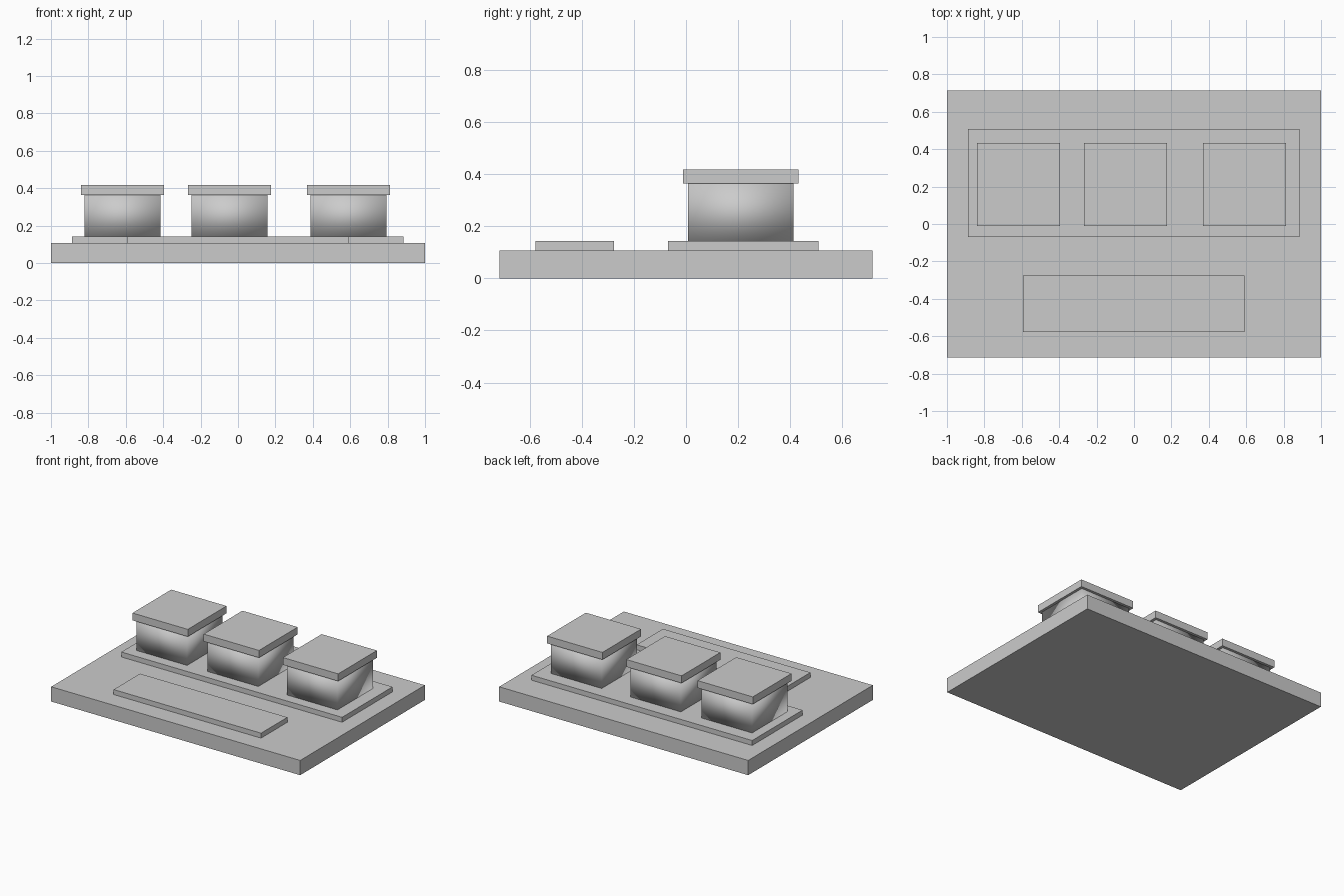
import bpy

if "Cube" in bpy.data.objects:
    bpy.data.objects.remove(bpy.data.objects["Cube"])


def box(name, x, y, z, smooth=False):
    """Axis-aligned box given as (min, max) ranges."""
    centre = [(a + b) / 2 for a, b in (x, y, z)]
    size = [b - a for a, b in (x, y, z)]
    bpy.ops.mesh.primitive_cube_add(size=1, location=centre)
    ob = bpy.context.object
    ob.name = name
    ob.scale = size
    bpy.ops.object.transform_apply(location=False, rotation=False, scale=True)
    if smooth:
        bpy.ops.object.shade_smooth()
    return ob


# Base plate and the two raised slabs
BASE_TOP, SLAB_TOP = 0.107, 0.143
box("base_plate", (-1, 1), (-0.715, 0.715), (0, BASE_TOP))
box("rear_slab", (-0.888, 0.885), (-0.07, 0.509), (BASE_TOP, SLAB_TOP))
box("front_slab", (-0.594, 0.59), (-0.578, -0.276), (BASE_TOP, SLAB_TOP))

# Three blocks with overhanging lids (bodies are smooth shaded)
BODY_TOP, LID_TOP, CY = 0.364, 0.417, 0.21
BODY_HALF, LID_HALF = 0.203, 0.222
for label, cx in (("left", -0.617), ("middle", -0.045), ("right", 0.591)):
    for part, h, z, smooth in (
        ("block_body", BODY_HALF, (SLAB_TOP, BODY_TOP), True),
        ("block_lid", LID_HALF, (BODY_TOP, LID_TOP), False),
    ):
        box(f"{label}_{part}", (cx - h, cx + h), (CY - h, CY + h), z, smooth)
